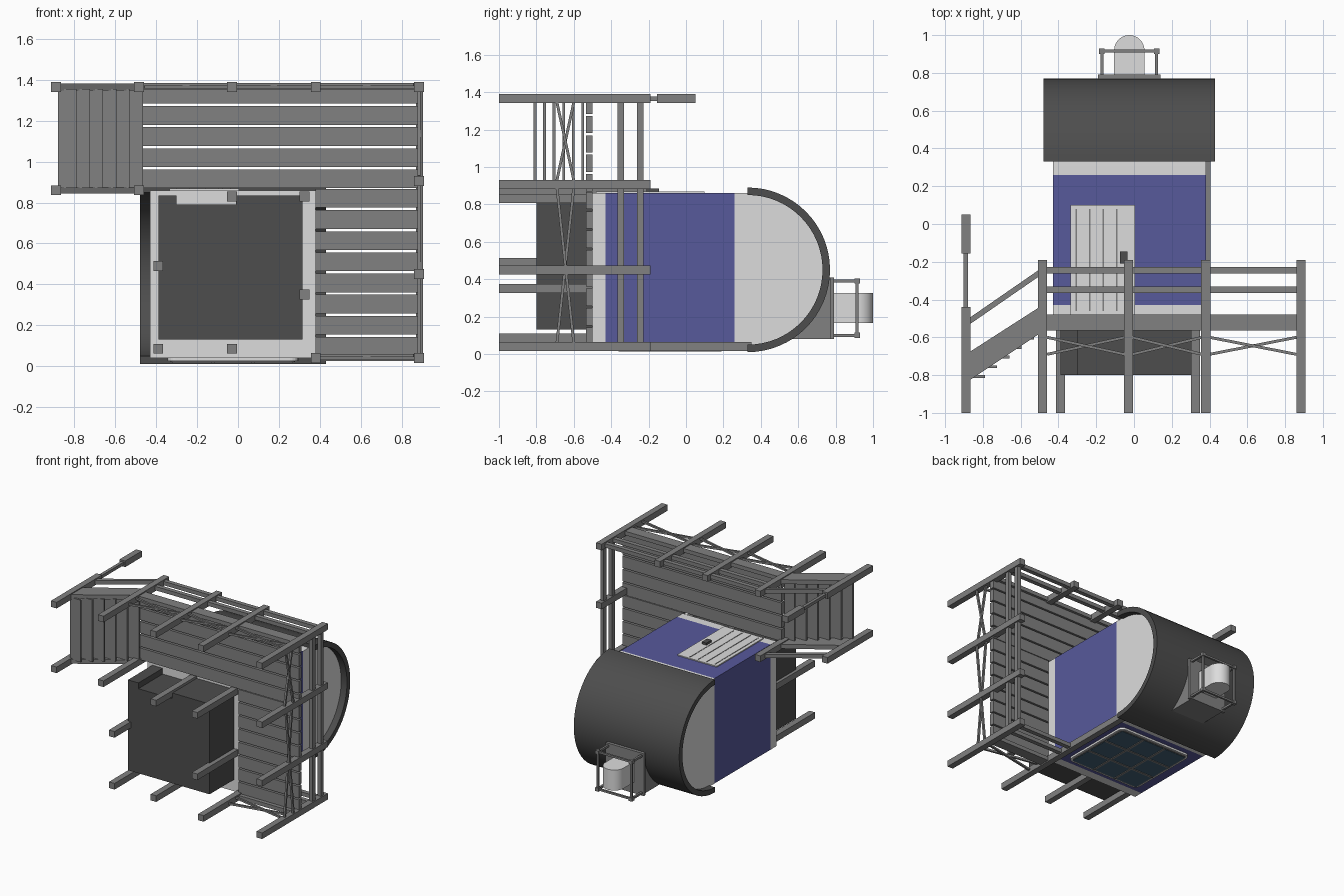
import bpy
import bmesh
import math
from mathutils import Vector

cube = bpy.data.objects.get("Cube")
if cube:
    bpy.data.objects.remove(cube)


def material(name, r, g, b):
    m = bpy.data.materials.new(name)
    m.use_nodes = True
    m.diffuse_color = (r, g, b, 1)
    m.node_tree.nodes["Principled BSDF"].inputs["Base Color"].default_value = (r, g, b, 1)
    return m


WOOD = material("grey wood", .22, .22, .22)
DARK = material("dark grey", .075, .075, .075)
BLUE = material("blue wall", .095, .1, .33)
WHITE = material("off white", .72, .72, .72)
GLASS = material("window glass", .055, .12, .18)


def finish(name, bm, mat):
    bmesh.ops.recalc_face_normals(bm, faces=bm.faces)
    mesh = bpy.data.meshes.new(name)
    bm.to_mesh(mesh)
    bm.free()
    mesh.materials.append(mat)
    obj = bpy.data.objects.new(name, mesh)
    bpy.context.collection.objects.link(obj)
    return obj


def box(name, xs, ys, zs, mat=WOOD):
    bm = bmesh.new()
    bmesh.ops.create_cube(bm, size=1)
    for v in bm.verts:
        v.co = [lo + (hi - lo) * (c + .5) for c, (lo, hi) in zip(v.co, (xs, ys, zs))]
    return finish(name, bm, mat)


def prism(name, points, depth, place, mat=WOOD):
    """Extrude an outline; place(u, v, d) maps it into space."""
    bm = bmesh.new()
    face = bm.faces.new([bm.verts.new(place(u, v, depth[0])) for u, v in points])
    shift = Vector(place(0, 0, depth[1])) - Vector(place(0, 0, depth[0]))
    new = bmesh.ops.extrude_face_region(bm, geom=[face])["geom"]
    bmesh.ops.translate(bm, vec=shift, verts=[g for g in new if isinstance(g, bmesh.types.BMVert)])
    return finish(name, bm, mat)


def along_x(u, v, d):
    return (d, u, v)


def along_y(u, v, d):
    return (u, d, v)


def along_z(u, v, d):
    return (u, v, d)


def smooth(obj):
    for o in bpy.context.selected_objects:
        o.select_set(False)
    obj.select_set(True)
    bpy.context.view_layer.objects.active = obj
    bpy.ops.object.shade_smooth_by_angle(angle=math.radians(30))


def span(c, width):
    return (c - width / 2, c + width / 2)


def beam(name, a, b, size=.015, mat=WOOD):
    a, b = Vector(a), Vector(b)
    bm = bmesh.new()
    bmesh.ops.create_cube(bm, size=1)
    bmesh.ops.scale(bm, vec=(size, size, (b - a).length), verts=bm.verts)
    bmesh.ops.rotate(bm, matrix=(b - a).to_track_quat("Z", "Y").to_matrix(), verts=bm.verts)
    bmesh.ops.translate(bm, vec=(a + b) / 2, verts=bm.verts)
    return finish(name, bm, mat)


def arc(cu, cv, r, start, end, n=32):
    angles = [math.radians(start + (end - start) * i / n) for i in range(n + 1)]
    return [(cu + r * math.cos(t), cv + r * math.sin(t)) for t in angles]


# House body
MID = -.025
HOUSE = span(MID, .81)
WALL = (.04, .86)
SPRING = .33
box("floor_base", HOUSE, (-.5, -.43), WALL, WHITE)
box("walls", HOUSE, (-.43, .26), WALL, BLUE)
gable = [(.26, .04)] + arc(SPRING, .45, .41, -90, 90) + [(.26, .86)]
smooth(prism("gable", gable, HOUSE, along_x, WHITE))

# Round roof shell
shell = arc(SPRING, .45, .44, -90, 90) + arc(SPRING, .45, .4, 90, -90)
smooth(prism("roof", shell, span(MID, .91), along_x, DARK))

# Skirt below the floor, with a notch on the door side
L, R, B, T = -.39, .315, .13, .835
skirt = [(L, B), (R, B), (R, T), (-.01, T), (-.01, .79), (-.3, .79), (-.3, T), (L, T)]
prism("skirt_box", skirt, (-.8, -.5), along_y, DARK)

# Door with plank grooves and handle
box("door", (-.335, .005), (-.48, .1), (.855, .868), WHITE)
for i in range(4):
    box("door_groove", span(-.305 + .071 * i, .008), (-.46, .08), (.866, .87), WOOD)
box("door_handle", (-.075, -.035), (-.21, -.145), (.865, .885), DARK)

# Window on the wall opposite the door
WX, WY = (-.32, .27), (-.36, .19)
wmid = ((WX[0] + WX[1]) / 2, (WY[0] + WY[1]) / 2)


def rounded(grow, r):
    hx, hy = (WX[1] - WX[0]) / 2 + grow - r, (WY[1] - WY[0]) / 2 + grow - r
    pts = []
    for k, (sx, sy) in enumerate(((1, 1), (-1, 1), (-1, -1), (1, -1))):
        pts += arc(wmid[0] + sx * hx, wmid[1] + sy * hy, r, 90 * k, 90 * k + 90, 5)
    return pts


prism("window_frame", rounded(.025, .04), (.025, .045), along_z, WHITE)
prism("window_inner_frame", rounded(.01, .03), (.021, .03), along_z, WOOD)
box("window_glass", WX, WY, (.019, .03), GLASS)
for i in (1, 2):
    x = WX[0] + (WX[1] - WX[0]) * i / 3
    y = WY[0] + (WY[1] - WY[0]) * i / 3
    box("window_bar", span(x, .016), WY, (.014, .03))
    box("window_bar", WX, span(y, .016), (.014, .03))

# Posts: position on the ground plan and top height
RAIL, SIDE, FRONT, BACK = -.19, .885, 1.365, .04
posts = [(SIDE, z, RAIL) for z in (BACK, .45, .905, FRONT)]
posts += [(x, FRONT, RAIL) for x in (-.485, -.03, .38)]
posts += [(-.485, .86, RAIL), (.38, BACK, .35), (-.89, FRONT, -.44), (-.89, .86, -.44)]
posts += [(-.39, .49, -.5), (-.39, .085, -.5), (-.03, .085, -.5)]
posts += [(.325, .35, -.5), (.325, .83, -.5), (-.03, .83, -.5)]
for x, z, top in posts:
    box("post", span(x, .048), (-1, top), span(z, .048))

# Deck planks and rim boards
PITCH = .1035
for i in range(5):
    z = .87 + PITCH * i
    box("front_deck_plank", (-.475, .9), (-.535, -.5), (z, min(z + .092, 1.355)))
for i in range(8):
    z = .05 + PITCH * i
    box("side_deck_plank", (.38, .9), (-.535, -.5), (z, min(z + .092, .865)))
box("front_rim", (-.485, .9), (-.565, -.48), span(FRONT, .03))
box("back_rim", (.38, .9), (-.565, -.48), span(BACK, .03))

# Railings
for y in (-.245, -.348):
    box("front_rail", (-.485, SIDE), span(y, .034), span(FRONT, .03))
    box("back_rail", (.38, SIDE), span(y, .034), span(BACK, .03))
    box("side_rail", span(SIDE, .03), span(y, .034), (BACK, FRONT))

# Cross braces under the deck
LOW, HIGH = -.69, -.6
for z, a, b in ((FRONT, -.46, -.05), (FRONT, -.01, .36), (FRONT, .4, .86), (BACK, .4, .86)):
    beam("brace", (a, LOW, z), (b, HIGH, z))
    beam("brace", (a, HIGH, z + .012), (b, LOW, z + .012))
for a, b in ((.06, .89), (.93, 1.345)):
    beam("brace", (SIDE, LOW, a), (SIDE, HIGH, b))
    beam("brace", (SIDE + .012, HIGH, a), (SIDE + .012, LOW, b))

# Stairs: stringers, handrails and treads
for z in (FRONT, .86):
    stringer = [(-.485, -.43), (-.485, -.57), (-.89, -.84), (-.89, -.69)]
    prism("stringer", stringer, span(z, .034), along_z)
    handrail = [(-.485, -.23), (-.485, -.265), (-.89, -.545), (-.89, -.51)]
    prism("handrail", handrail, span(z, .03), along_z)
for i in range(6):
    box("tread", span(-.835 + .065 * i, .09), span(-.807 + .051 * i, .015), (.87, 1.355))

# Lamp above the stair post
box("lamp_pole", span(-.89, .024), (-.44, -.15), span(FRONT, .024))
box("lamp_box", span(-.89, .048), (-.155, .05), span(FRONT, .048))

# Rooftop drum on its base, inside a pipe frame
DZ = .245
box("drum_base", span(MID, .29), (.55, .785), span(DZ, .33))
box("drum_base_top", span(MID, .33), (.77, .792), span(DZ, .33))
drum = [(MID + .08, .78)] + arc(MID, .92, .08, 0, 180, 24) + [(MID - .08, .78)]
smooth(prism("drum", drum, span(DZ, .16), along_z, WHITE))
for s in (-1, 1):
    x, z = MID + s * .145, DZ + s * .145
    box("frame_side_bar", span(x, .015), span(.915, .015), span(DZ, .29))
    box("frame_cross_bar", span(MID, .29), span(.915, .015), span(z, .015))
    for t in (-1, 1):
        zz = DZ + t * .145
        box("frame_leg", span(x, .016), (.78, .915), span(zz, .016))
        box("frame_joint", span(x, .028), span(.915, .028), span(zz, .028))
